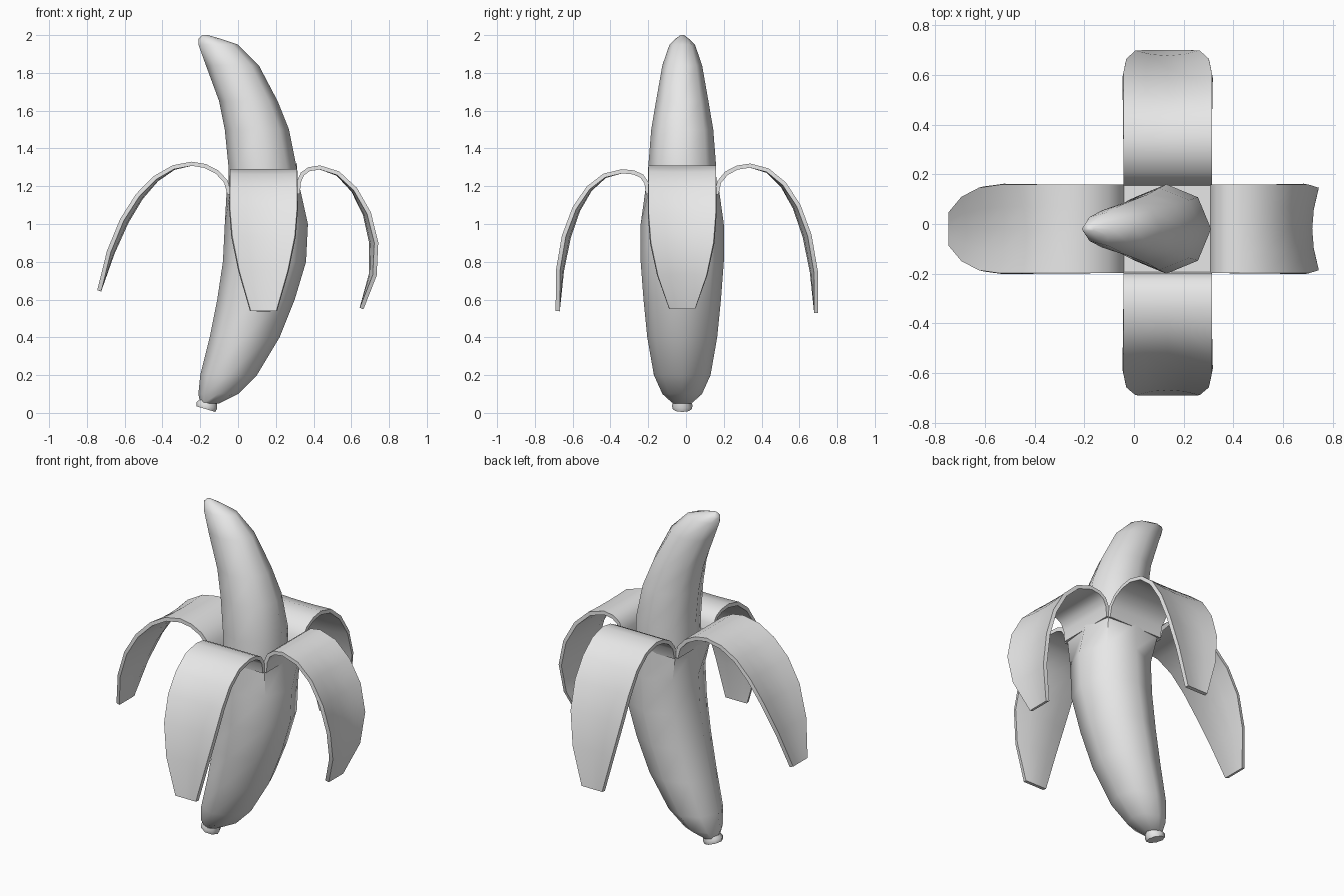
import bpy, bmesh, math
from mathutils import Vector, Matrix
from mathutils.geometry import interpolate_bezier

cube = bpy.data.objects.get("Cube")
if cube:
    bpy.data.objects.remove(cube, do_unlink=True)

SIDES = 8
CORE = Vector((0.135, -0.02, 0))
STRIP_HALF_WIDTH = 0.178
STRIP_THICKNESS = 0.022
SHARP_ANGLE = math.radians(55)

grey = bpy.data.materials.new("plain grey")
grey.use_nodes = True
grey.diffuse_color = (0.8, 0.8, 0.8, 1)
shader = grey.node_tree.nodes["Principled BSDF"]
shader.inputs["Base Color"].default_value = grey.diffuse_color


def make_object(name, bm):
    """Turn a finished bmesh into a selected, active grey object."""
    mesh = bpy.data.meshes.new(name)
    bm.to_mesh(mesh)
    bm.free()
    mesh.materials.append(grey)
    obj = bpy.data.objects.new(name, mesh)
    bpy.context.collection.objects.link(obj)
    bpy.ops.object.select_all(action='DESELECT')
    obj.select_set(True)
    bpy.context.view_layer.objects.active = obj
    return obj


def ring(bm, height, left, right, tilt, square):
    """Add one eight-sided cross-section; it gets slimmer towards the fruit tip."""
    middle, radius = (left + right) / 2, (right - left) / 2
    slimness = 1 - 0.85 * max(0, height - 1.3) ** 2
    verts = []
    for side in range(SIDES):
        angle = math.tau * side / SIDES
        bulge = radius * (1 + square * abs(math.sin(2 * angle)))
        x = bulge * math.cos(angle)
        y = bulge * math.sin(angle) * slimness
        verts.append(bm.verts.new((middle + x, CORE.y + y, height - tilt * x)))
    return verts


def loft(name, sections, tilt=0, top_square=0):
    """Skin a closed body through sections of height, left edge and right edge."""
    bm = bmesh.new()
    rings = []
    for section in sections:
        square = top_square if section == sections[-1] else 0
        rings.append(ring(bm, *section, tilt, square))
    for lower, upper in zip(rings, rings[1:]):
        for i in range(SIDES):
            j = (i + 1) % SIDES
            bm.faces.new((lower[i], lower[j], upper[j], upper[i]))
    bm.faces.new(reversed(rings[0]))
    bm.faces.new(rings[-1])
    make_object(name, bm)
    bpy.ops.object.shade_smooth_by_angle(angle=SHARP_ANGLE)


def strip_path(peak, knee, tip):
    """Rise from the skin to the peak, then fall past the knee to the tip."""
    root, up, out = Vector((0.17, 0, 1.16)), Vector((0, 0, 0.1)), Vector((0.1, 0, 0))
    peak, knee, tip = (Vector((reach, 0, height)) for reach, height in (peak, knee, tip))
    rise = interpolate_bezier(root, root + up, peak - out, peak, 5)
    fall = interpolate_bezier(peak, peak + 2 * out, knee, tip, 7)
    return rise, fall


def peel_strip(name, degrees, peak, knee, tip):
    """Sweep a curved band along its path, tapering and hollowing the end."""
    bm = bmesh.new()
    turn = Matrix.Rotation(math.radians(degrees), 3, 'Z')
    rise, fall = strip_path(peak, knee, tip)
    path = rise[:-1] + fall
    rows = []
    for i, point in enumerate(path):
        along = path[min(i + 1, len(path) - 1)] - path[max(i - 1, 0)]
        normal = along.normalized().cross(Vector((0, 1, 0)))
        t = max(0, i - len(rise) + 1) / (len(fall) - 1)
        half = STRIP_HALF_WIDTH - 0.11 * max(0, 2 * t - 1) ** 2
        hollow = 0.18 * t * t * (1 - t)
        row = []
        for across in (-1, -0.5, 0, 0.5, 1):
            spot = point - normal * hollow * (1 - across ** 2)
            spot.y = across * half
            row.append(bm.verts.new(turn @ spot + CORE))
        rows.append(row)
    for inner, outer in zip(rows, rows[1:]):
        for a, b, c, d in zip(inner, outer, outer[1:], inner[1:]):
            bm.faces.new((a, b, c, d))
    obj = make_object(name, bm)
    solid = obj.modifiers.new("thickness", 'SOLIDIFY')
    solid.thickness = STRIP_THICKNESS
    solid.offset = -1
    bpy.ops.object.modifier_apply(modifier=solid.name)
    bpy.ops.object.shade_smooth_by_angle(angle=SHARP_ANGLE)


# Flared stub at the foot, leaning with the curve
loft("stem", [
    (0.02, -0.22, -0.12),
    (0.04, -0.22, -0.11),
    (0.07, -0.19, -0.11),
], tilt=0.3)

# Curved lower skin, turning square where the strips split off
loft("lower_skin", [
    (0.05, -0.2, -0.1),
    (0.1, -0.21, 0),
    (0.2, -0.2, 0.1),
    (0.4, -0.15, 0.22),
    (0.6, -0.11, 0.3),
    (0.8, -0.08, 0.36),
    (1, -0.07, 0.37),
    (1.18, -0.06, 0.33),
], top_square=0.27)

# Bare fruit rising to an off-centre tip
loft("fruit", [
    (1.1, -0.05, 0.31),
    (1.3, -0.05, 0.31),
    (1.5, -0.07, 0.27),
    (1.65, -0.1, 0.21),
    (1.84, -0.17, 0.11),
    (1.95, -0.21, 0),
    (1.98, -0.21, -0.09),
    (2, -0.19, -0.16),
])

# Four strips folded outwards: peak, knee and tip as reach and height
peel_strip("left_strip", 0, (0.3, 1.31), (0.74, 0.9), (0.53, 0.55))
peel_strip("back_strip", 90, (0.36, 1.32), (0.75, 1), (0.72, 0.53))
peel_strip("right_strip", 180, (0.38, 1.33), (0.8, 1.1), (0.88, 0.65))
peel_strip("front_strip", 270, (0.32, 1.29), (0.7, 1), (0.67, 0.54))
